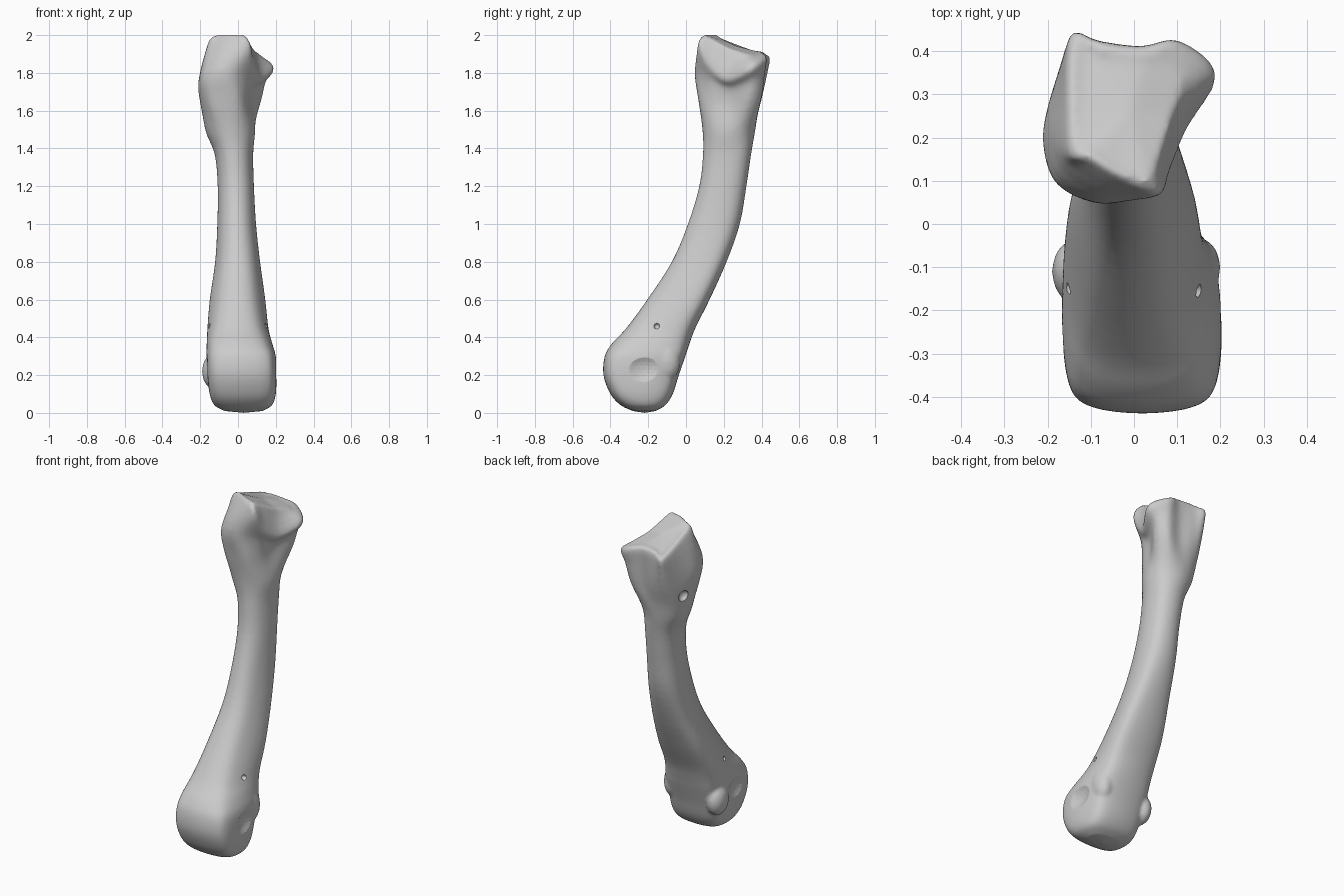
import bpy
import bmesh
from math import cos, sin, pi
from mathutils import Vector, Matrix

cube = bpy.data.objects.get("Cube")
if cube:
    bpy.data.objects.remove(cube, do_unlink=True)

SIDES = 12      # control points around each section
FINE = 4        # spline steps between neighbouring control points


def make_material(name, value):
    mat = bpy.data.materials.new(name)
    mat.use_nodes = True
    colour = (value, value, value, 1)
    mat.diffuse_color = colour
    mat.node_tree.nodes["Principled BSDF"].inputs["Base Color"].default_value = colour
    return mat


def signed_power(value, exponent):
    return (abs(value) ** exponent) * (1 if value >= 0 else -1)


def oval_section(z, left, right, front, back, squareness, flare=0):
    """Rounded-box section within the given bounds, widened toward the back by flare."""
    centre_x, centre_y = (left + right) / 2, (front + back) / 2
    points = []
    for i in range(SIDES):
        angle = 2 * pi * i / SIDES
        across = signed_power(cos(angle), 2 / squareness)
        along = signed_power(sin(angle), 2 / squareness)
        points.append(Vector((
            centre_x + (right - left) / 2 * across * (1 + flare * along),
            centre_y + (back - front) / 2 * along,
            z)))
    return points


def spline(a, b, c, d, t):
    """Smooth curve from b to c."""
    return (b * 2 + (c - a) * t + (a * 2 - b * 5 + c * 4 - d) * t ** 2
            + (b * 3 - a - c * 3 + d) * t ** 3) / 2


def refine(points, closed):
    """Add spline points between the control points."""
    count = len(points)
    result = []
    for i in range(count if closed else count - 1):
        if closed:
            four = [points[(i + k) % count] for k in (-1, 0, 1, 2)]
        else:
            four = [points[min(max(i + k, 0), count - 1)] for k in (-1, 0, 1, 2)]
        result += [spline(*four, step / FINE) for step in range(FINE)]
    return result if closed else result + [points[-1]]


def add_loft(bm, sections, bottom, top):
    """Skin the sections and close both ends with fans."""
    rings = [refine(section, True) for section in sections]
    columns = [refine(list(column), False) for column in zip(*rings)]
    grid = [[bm.verts.new(point) for point in column] for column in columns]
    low, high = bm.verts.new(bottom), bm.verts.new(top)
    for i, column in enumerate(grid):
        other = grid[(i + 1) % len(grid)]
        for k in range(len(column) - 1):
            bm.faces.new((column[k], other[k], other[k + 1], column[k + 1]))
        bm.faces.new((low, other[0], column[0]))
        bm.faces.new((high, column[-1], other[-1]))


def add_blob(bm, centre, size):
    matrix = Matrix.Translation(centre) @ Matrix.Diagonal((*size, 1))
    bmesh.ops.create_icosphere(bm, subdivisions=3, radius=1, matrix=matrix)


def finish(bm, name):
    bmesh.ops.recalc_face_normals(bm, faces=bm.faces)
    mesh = bpy.data.meshes.new(name)
    bm.to_mesh(mesh)
    bm.free()
    obj = bpy.data.objects.new(name, mesh)
    bpy.context.collection.objects.link(obj)
    return obj


# Rounded lower end and curved shaft: height, left, right, front, back, squareness, flare
sections = [oval_section(*row) for row in (
    (.01, -.07, .13, -.28, -.16, 2.4),
    (.04, -.125, .18, -.345, -.11, 2.8),
    (.1, -.15, .2, -.4, -.07, 3.1, -.03),
    (.2, -.162, .203, -.437, -.038, 3.3, -.03),
    (.3, -.167, .2, -.43, -.003, 3.3),
    (.37, -.165, .18, -.39, .02, 3, .06),
    (.45, -.158, .157, -.315, .05, 2.8, .16),
    (.6, -.142, .137, -.205, .125, 2.7, .25),
    (.8, -.117, .113, -.075, .215, 2.5, .22),
    (1, -.108, .094, .01, .285, 2.3, .16),
    (1.2, -.107, .084, .07, .32, 2.2, .1),
    (1.37, -.123, .08, .09, .345, 2.2, .1),
    (1.5, -.173, .09, .087, .367, 2.2, .1),
)]

# Neck, flared upper end, overhanging lip of the side facet, and sloping top
for outline in (
        ((.075, .23, 1.64), (.125, .33, 1.66), (.085, .395, 1.66), (0, .39, 1.66),
         (-.08, .4, 1.66), (-.15, .38, 1.66), (-.195, .28, 1.66), (-.2, .18, 1.66),
         (-.16, .095, 1.66), (-.08, .067, 1.66), (0, .075, 1.66), (.05, .14, 1.64)),
        ((.085, .23, 1.72), (.15, .35, 1.76), (.1, .415, 1.79), (.01, .405, 1.8),
         (-.08, .42, 1.8), (-.15, .422, 1.8), (-.19, .28, 1.8), (-.207, .19, 1.77),
         (-.18, .1, 1.8), (-.09, .05, 1.82), (-.01, .06, 1.8), (.055, .13, 1.76)),
        ((.122, .22, 1.775), (.192, .345, 1.83), (.1, .423, 1.88), (.02, .41, 1.9),
         (-.08, .42, 1.9), (-.145, .437, 1.885), (-.155, .27, 1.94), (-.15, .16, 1.975),
         (-.11, .145, 1.99), (-.03, .1, 1.99), (.058, .065, 1.95), (.085, .13, 1.84)),
        ((.085, .24, 1.925), (.11, .33, 1.9), (.06, .37, 1.905), (.01, .37, 1.915),
         (-.06, .38, 1.91), (-.11, .39, 1.9), (-.125, .27, 1.945), (-.12, .2, 1.975),
         (-.09, .17, 1.99), (-.03, .13, 1.995), (.03, .1, 2), (.06, .16, 1.965))):
    sections.append([Vector(point) for point in outline])

bm = bmesh.new()
add_loft(bm, sections, (.03, -.22, 0), (-.01, .26, 1.945))
# Low side knobs of the lower end
for centre, size in (
        ((-.135, -.11, .22), (.055, .075, .09)),
        ((.145, -.1, .27), (.055, .07, .1))):
    add_blob(bm, centre, size)
bone = finish(bm, "bone")

# Shallow hollows on the sides, and small blood vessel openings
bm = bmesh.new()
for centre, size in (
        ((.23, -.22, .23), (.05, .1, .08)),
        ((-.195, -.24, .25), (.05, .09, .08)),
        ((.155, -.155, .46), (.025, .016, .016)),
        ((-.16, -.15, .46), (.022, .014, .014)),
        ((-.19, .29, 1.62), (.03, .035, .035))):
    add_blob(bm, centre, size)
cutter = finish(bm, "hollow_cutter")
cutter.hide_render = True
cutter.hide_viewport = True

# Fuse the parts, carve the hollows, and soften the result
fuse = bone.modifiers.new("fuse", "REMESH")
fuse.mode = "VOXEL"
fuse.voxel_size = .01
fuse.use_smooth_shade = True
carve = bone.modifiers.new("carve", "BOOLEAN")
carve.operation = "DIFFERENCE"
carve.object = cutter
soften = bone.modifiers.new("soften", "SMOOTH")
soften.factor = .5
soften.iterations = 5

bone.data.materials.append(make_material("bone_grey", .6))
